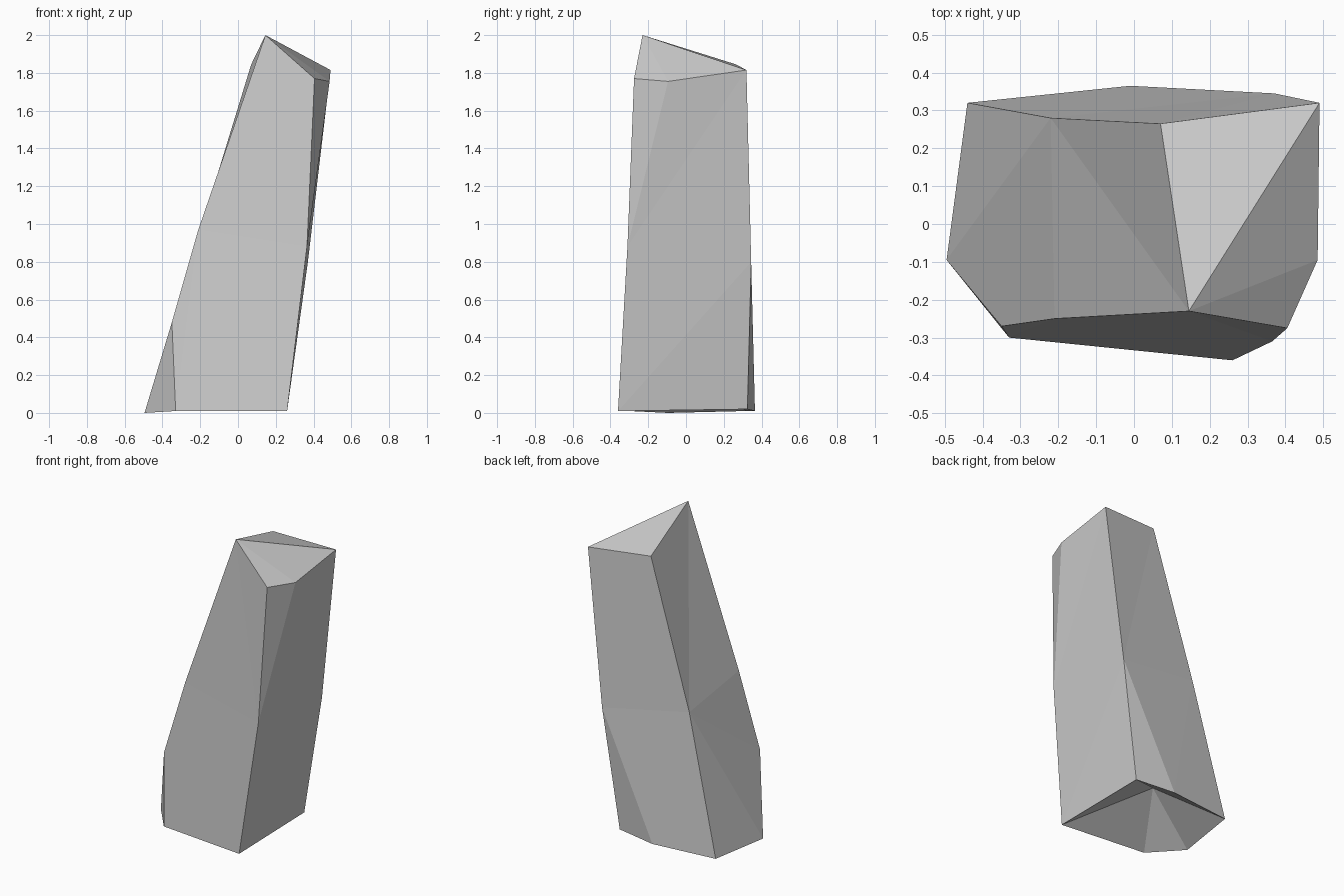
import bpy
import bmesh

cube = bpy.data.objects.get("Cube")
if cube:
    bpy.data.objects.remove(cube, do_unlink=True)

# Single stone colour
stone = bpy.data.materials.new("grey_stone")
stone.use_nodes = True
colour = (0.6, 0.6, 0.6, 1.0)
stone.diffuse_color = colour
stone.node_tree.nodes["Principled BSDF"].inputs["Base Color"].default_value = colour

# Corners of the leaning shard, grouped by level
corners = {
    # foot ring and hollow underneath
    "foot_front": (0.26, -0.36, 0.01),
    "foot_right": (0.255, 0.325, 0.02),
    "foot_back": (-0.01, 0.365, 0.01),
    "foot_rear": (-0.44, 0.32, 0.01),
    "foot_side": (-0.495, -0.095, 0.0),
    "foot_corner": (-0.33, -0.30, 0.01),
    "hollow": (-0.13, 0.02, 0.24),
    # bends along the long edges
    "chip": (-0.35, -0.27, 0.48),
    "bend_side": (-0.21, -0.25, 0.97),
    "bend_front": (0.365, -0.31, 0.88),
    "bend_right": (0.37, 0.345, 0.80),
    "bend_rear": (-0.22, 0.28, 0.90),
    # broken tip
    "peak": (0.145, -0.23, 2.0),
    "tip_front": (0.405, -0.275, 1.77),
    "tip_side": (0.485, -0.095, 1.755),
    "tip_right": (0.49, 0.32, 1.815),
    "tip_rear": (0.07, 0.265, 1.845),
}

facets = [
    # tip
    "peak tip_right tip_rear",
    "peak tip_front tip_side",
    "peak tip_side tip_right",
    # front
    "foot_corner foot_front bend_side",
    "foot_corner bend_side chip",
    "foot_front bend_front bend_side",
    "bend_side bend_front peak",
    "bend_front tip_front peak",
    # +x side
    "bend_front tip_side tip_front",
    "bend_front bend_right tip_right",
    "bend_front tip_right tip_side",
    "foot_front foot_right bend_right",
    "foot_front bend_right bend_front",
    # back
    "foot_right foot_back bend_right",
    "foot_back foot_rear bend_rear",
    "foot_back bend_rear bend_right",
    "bend_right bend_rear tip_rear",
    "bend_right tip_rear tip_right",
    # -x side
    "foot_rear foot_side bend_rear",
    "foot_side chip bend_rear",
    "chip bend_side bend_rear",
    "bend_side peak bend_rear",
    "peak tip_rear bend_rear",
    "foot_side foot_corner chip",
]

# Underside fans inward to the hollow
foot = ["foot_front", "foot_right", "foot_back",
        "foot_rear", "foot_side", "foot_corner"]
for a, b in zip(foot, foot[1:] + foot[:1]):
    facets.append(f"{b} {a} hollow")

bm = bmesh.new()
verts = {name: bm.verts.new(co) for name, co in corners.items()}
for facet in facets:
    bm.faces.new([verts[name] for name in facet.split()])
bmesh.ops.recalc_face_normals(bm, faces=bm.faces[:])

mesh = bpy.data.meshes.new("rock_shard")
bm.to_mesh(mesh)
bm.free()
mesh.materials.append(stone)
rock = bpy.data.objects.new("rock_shard", mesh)
bpy.context.collection.objects.link(rock)
